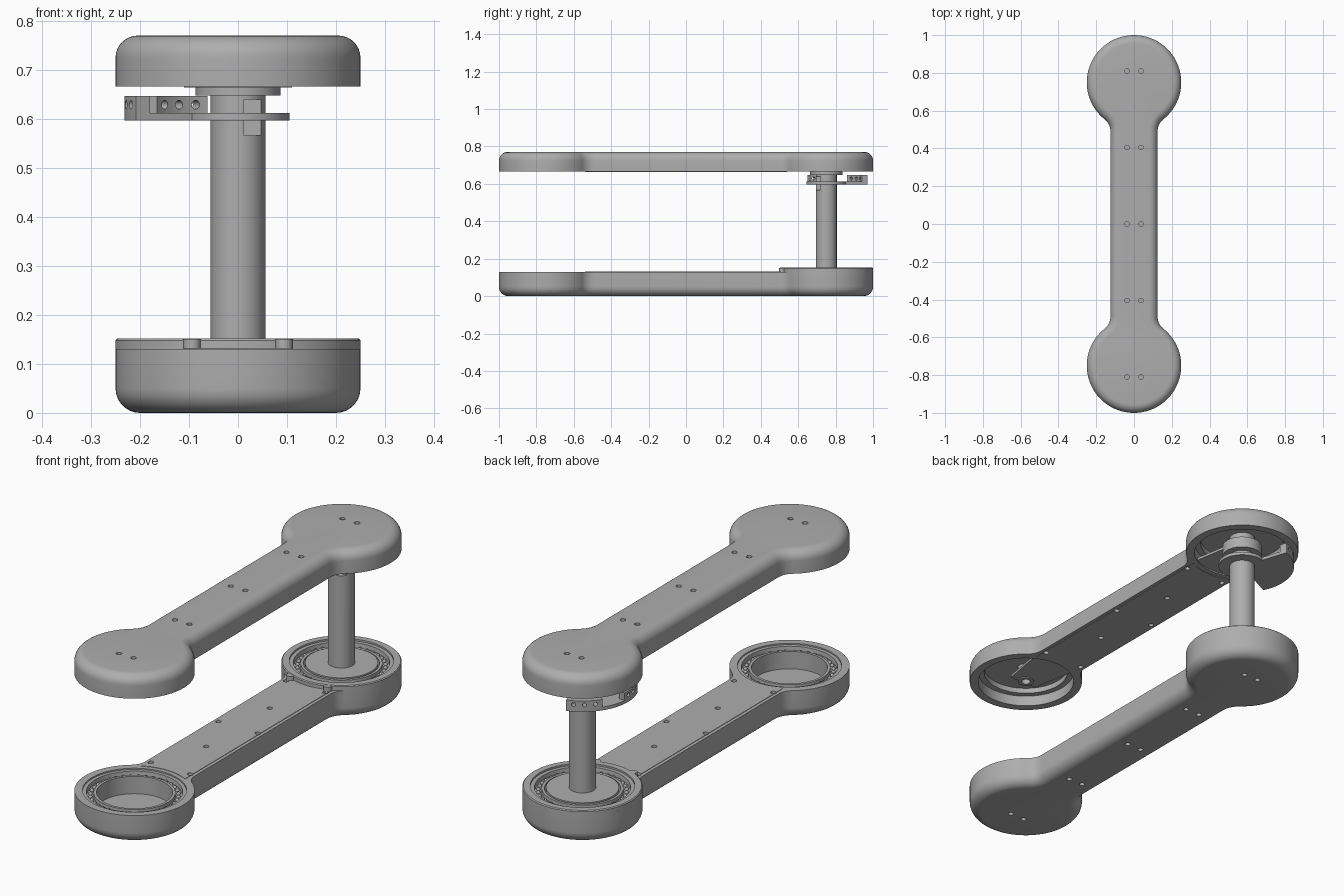
import bpy, bmesh
from math import sin, cos, pi, radians, sqrt, atan2

cube = bpy.data.objects.get("Cube")
if cube:
    bpy.data.objects.remove(cube, do_unlink=True)

grey = bpy.data.materials.new("plain_grey")
grey.use_nodes = True
COLOUR = (0.42, 0.42, 0.42, 1)
grey.diffuse_color = COLOUR
grey.node_tree.nodes["Principled BSDF"].inputs["Base Color"].default_value = COLOUR

POD_Y, POD_R, BAR_W, FILLET = 0.75, 0.25, 0.125, 0.08


def finish(name, bm):
    bmesh.ops.recalc_face_normals(bm, faces=bm.faces[:])
    me = bpy.data.meshes.new(name)
    bm.to_mesh(me)
    bm.free()
    ob = bpy.data.objects.new(name, me)
    me.materials.append(grey)
    bpy.context.collection.objects.link(ob)
    return ob


def arc(cx, cy, r, a0, a1, n):
    return [(cx + r * cos(a0 + (a1 - a0) * i / n),
             cy + r * sin(a0 + (a1 - a0) * i / n)) for i in range(n + 1)]


def circle(cx, cy, r, n=24):
    return arc(cx, cy, r, 0, 2 * pi, n)[:-1]


def add_loft(bm, sections):
    """Skin a stack of (outline, z) sections and cap both ends."""
    rings = [[bm.verts.new((x, y, z)) for x, y in pts] for pts, z in sections]
    for a, b in zip(rings, rings[1:]):
        for i in range(len(a)):
            j = (i + 1) % len(a)
            bm.faces.new((a[i], a[j], b[j], b[i]))
    bm.faces.new(rings[0])
    bm.faces.new(rings[-1])


def loft(name, *stacks):
    bm = bmesh.new()
    for s in stacks:
        add_loft(bm, s)
    return finish(name, bm)


def prism(pts, z0, z1):
    return [(pts, z0), (pts, z1)]


def lathe(name, profile, y, dz=0, n=96):
    """Revolve a closed (radius, z) profile about a vertical axis."""
    bm = bmesh.new()
    rings = [[bm.verts.new((r * cos(2 * pi * k / n), y + r * sin(2 * pi * k / n), z + dz))
              for r, z in profile] for k in range(n)]
    m = len(profile)
    for k in range(n):
        a, b = rings[k], rings[(k + 1) % n]
        for i in range(m):
            j = (i + 1) % m
            bm.faces.new((a[i], a[j], b[j], b[i]))
    return finish(name, bm)


def cut(ob, *stacks):
    cutter = loft("cutter", *stacks)
    cutter.hide_render = True
    mod = ob.modifiers.new("cut", "BOOLEAN")
    mod.operation, mod.solver, mod.object = "DIFFERENCE", "EXACT", cutter
    bpy.context.view_layer.objects.active = ob
    bpy.ops.object.modifier_apply(modifier=mod.name)
    bpy.data.objects.remove(cutter, do_unlink=True)


def outline(inset):
    """Dumbbell outline, moved inwards by inset."""
    cx = BAR_W + FILLET
    cy = POD_Y - sqrt((POD_R + FILLET) ** 2 - cx ** 2)
    phi = atan2(POD_Y - cy, -cx)
    q = arc(cx, cy, FILLET + inset, pi, phi, 8)
    q += arc(0, POD_Y, POD_R - inset, phi - pi, pi / 2, 40)[1:]
    half = [(x, -y) for x, y in reversed(q)] + q
    return half[:-1] + [(-x, -y) for x, y in half[:-1]]


def arm(name, z_round, z_flat, radius):
    """Arm body with one rounded rim at z_round and a square rim at z_flat."""
    d = 1 if z_flat > z_round else -1
    steps = [i * pi / 16 for i in range(9)]
    stack = [(outline(radius * (1 - sin(t))), z_round + d * radius * (1 - cos(t))) for t in steps]
    return loft(name, stack + [(outline(0), z_flat)])


# Shared hole patterns
outer_holes = [(x, y) for x in (-0.037, 0.037) for y in (-0.81, -0.405, 0, 0.405, 0.81)]
panel_holes = [(x, y) for x in (-0.1, 0.1) for y in (-0.49, 0, 0.49)] + [(0, -0.23), (0, 0.23)]


def drills(points, z0, z1, r=0.012):
    return [prism(circle(x, y, r, 16), z0, z1) for x, y in points]


def bar_panel(name, z0, z1):
    """Cover plate on the bar with ends hollowed around the pods."""
    w, r = 0.11, 0.236
    a = atan2(-sqrt(r * r - w * w), w)
    top = arc(0, POD_Y, r, a, -pi - a, 16)
    return loft(name, prism(top + [(-x, -y) for x, y in top], z0, z1))


# Lower arm
lower = arm("lower_arm", 0, 0.13, 0.05)
cut(lower, *[prism(circle(0, y, 0.216, 96), 0.04, 0.2) for y in (-POD_Y, POD_Y)])
lower_panel = bar_panel("lower_panel", 0.122, 0.132)
for part in (lower, lower_panel):
    cut(part, *drills(panel_holes, 0.112, 0.2))
cut(lower, *drills(outer_holes, -0.1, 0.015))

# Upper arm
upper = arm("upper_arm", 0.77, 0.666, 0.045)
cut(upper, *[prism(circle(0, y, 0.212, 96), 0.6, 0.74) for y in (-POD_Y, POD_Y)])
upper_panel = bar_panel("upper_panel", 0.664, 0.674)
for part in (upper, upper_panel):
    cut(part, *drills(panel_holes, 0.6, 0.684))
cut(upper, *drills(outer_holes, 0.757, 0.85))
loft("upper_screws", *drills(outer_holes, 0.75, 0.762, 0.006))

# Pod interiors: bearings below, tongues and ledges above
race = [(0.217, 0.039), (0.217, 0.124), (0.2, 0.124), (0.198, 0.105),
        (0.171, 0.105), (0.17, 0.12), (0.158, 0.12), (0.158, 0.039)]
for side, s in (("front", -1), ("back", 1)):
    y, dz = s * POD_Y, (0.02 if s > 0 else 0)
    lathe(side + "_bearing_race", race, y, dz)
    bm = bmesh.new()
    for px, py in circle(0, y, 0.184, 36):
        ball = bmesh.ops.create_icosphere(bm, subdivisions=2, radius=0.009)["verts"]
        bmesh.ops.translate(bm, verts=ball, vec=(px, py, 0.106 + dz))
    finish(side + "_bearing_balls", bm)
    lathe(side + "_upper_ledge", [(0.213, 0.741), (0.213, 0.715), (0.185, 0.715), (0.185, 0.741)], y)
    tongue = [(-0.11, s * 0.54), (0.11, s * 0.54), (0.07, s * 0.77), (-0.07, s * 0.77)]
    plate = loft(side + "_tongue", prism(tongue, 0.672, 0.684))
    if s < 0:
        cut(plate, prism(circle(0, y, 0.02), 0.6, 0.7))
        lathe("front_boss", [(0.036, 0.667), (0.036, 0.741), (0.02, 0.741), (0.02, 0.667)], y, 0, 32)

# Raised rim and turntable disc at the column end
lathe("raised_rim", [(0.25, 0.128), (0.25, 0.148), (0.246, 0.152), (0.217, 0.152), (0.217, 0.128)], POD_Y)
loft("rim_tabs", *drills([(-0.094, 0.516), (0.094, 0.516)], 0.125, 0.151, 0.018))
loft("turntable_disc", prism(circle(0, POD_Y, 0.152, 96), 0.039, 0.143))

# Column with slot and collar
column = loft("column", prism(circle(0, POD_Y, 0.056, 64), 0.14, 0.741))
slot = [(0.012, 0.66), (0.048, 0.66), (0.048, 0.72), (0.012, 0.72)]
cut(column, prism(slot, 0.566, 0.64))
loft("collar", prism(circle(0, POD_Y, 0.087, 64), 0.648, 0.7))


# Bracket: clamp ring, fan plate and two drilled walls
def sector(r0, r1, a0, a1, n=16):
    a0, a1 = radians(a0), radians(a1)
    return arc(0, POD_Y, r1, a0, a1, n) + arc(0, POD_Y, r0, a1, a0, n)


lathe("clamp_ring", [(0.105, 0.597), (0.105, 0.612), (0.055, 0.612), (0.055, 0.597)], POD_Y, 0, 64)
loft("fan_plate", prism(sector(0.09, 0.232, 108, 206), 0.597, 0.612))
for name, a0, a1 in (("back_wall", 108, 146), ("side_wall", 174, 206)):
    wall = loft(name, prism(sector(0.2, 0.232, a0, a1), 0.61, 0.647))
    for k in (0.2, 0.5, 0.8):
        a = radians(a0 + (a1 - a0) * k)
        bm = bmesh.new()
        # Radial drill built as a small horizontal tube
        ends = []
        for r in (0.17, 0.27):
            ends.append([bm.verts.new((r * cos(a) - u * sin(a), POD_Y + r * sin(a) + u * cos(a), 0.629 + v))
                         for u, v in circle(0, 0, 0.009, 16)])
        for i in range(16):
            j = (i + 1) % 16
            bm.faces.new((ends[0][i], ends[0][j], ends[1][j], ends[1][i]))
        bm.faces.new(ends[0])
        bm.faces.new(ends[1])
        drill = finish("drill", bm)
        mod = wall.modifiers.new("hole", "BOOLEAN")
        mod.operation, mod.solver, mod.object = "DIFFERENCE", "EXACT", drill
        bpy.context.view_layer.objects.active = wall
        bpy.ops.object.modifier_apply(modifier=mod.name)
        bpy.data.objects.remove(drill, do_unlink=True)

# Smooth shading with sharp edges kept
for ob in bpy.context.scene.objects:
    ob.select_set(ob.type == "MESH")
bpy.context.view_layer.objects.active = lower
bpy.ops.object.shade_smooth_by_angle(angle=radians(30))
